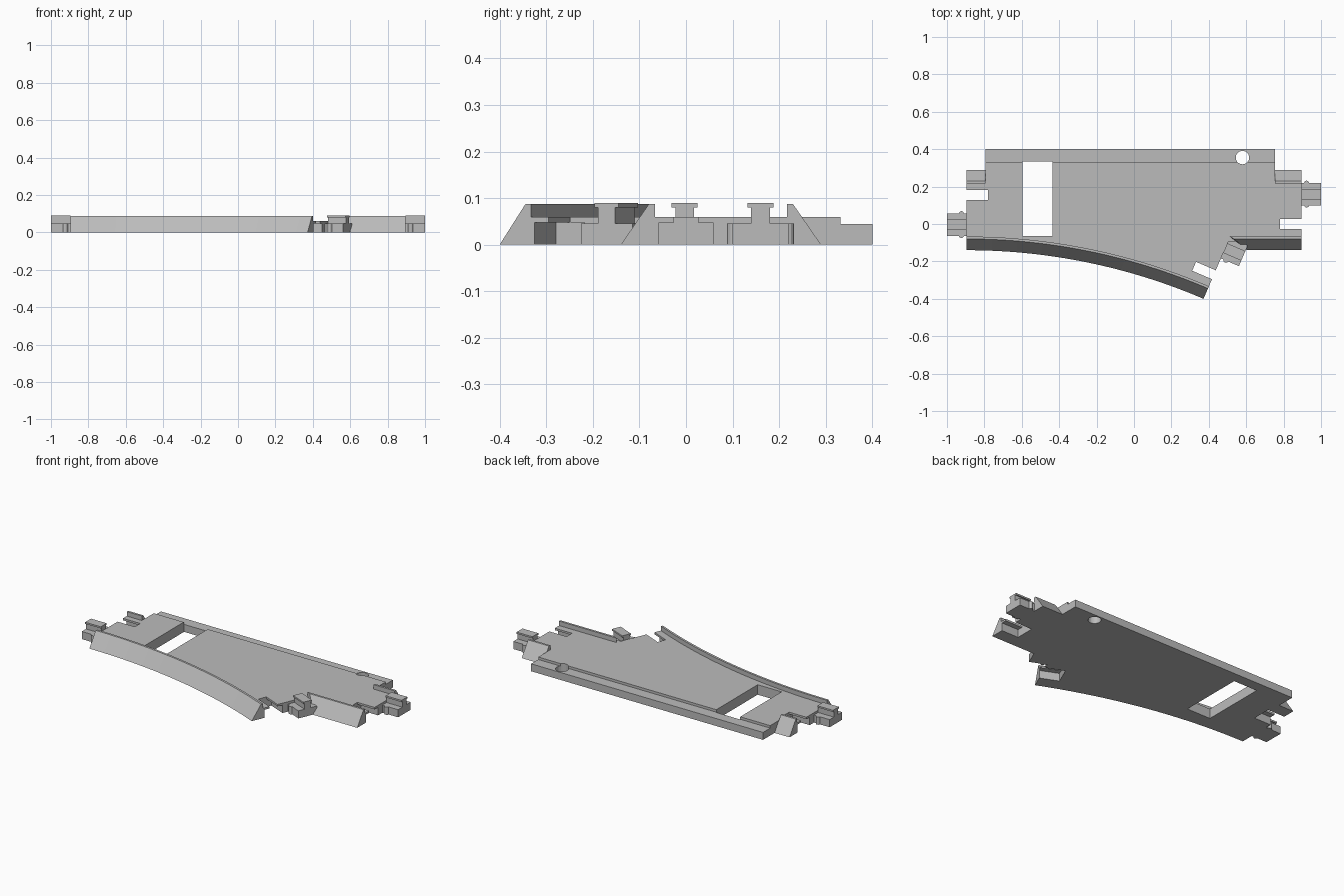
import bpy, bmesh, math
from mathutils import Matrix, Vector

if "Cube" in bpy.data.objects:
    bpy.data.objects.remove(bpy.data.objects["Cube"], do_unlink=True)

grey = bpy.data.materials.new("light_grey")
grey.use_nodes = True
grey.diffuse_color = (0.5, 0.5, 0.5, 1)
grey.node_tree.nodes["Principled BSDF"].inputs["Base Color"].default_value = (0.5, 0.5, 0.5, 1)

END = 0.895          # x of the straight track ends
SECOND = 0.155       # spacing between socket and plug
ANGLE = math.radians(23.2)
RADIUS = 3.216       # outer foot of the curved bed
CENTRE = Vector((-END, -0.14 - RADIUS, 0))
PLATE_Z, TOP_Z, TAB_Z = 0.06, 0.087, 0.046


def loft(name, rings):
    """Closed solid running through rings of equal point count."""
    bm = bmesh.new()
    rows = [[bm.verts.new(p) for p in ring] for ring in rings]
    n = len(rows[0])
    for a, b in zip(rows, rows[1:]):
        for i in range(n):
            j = (i + 1) % n
            bm.faces.new((a[i], a[j], b[j], b[i]))
    bm.faces.new(rows[0])
    bm.faces.new(rows[-1])
    bmesh.ops.recalc_face_normals(bm, faces=bm.faces)
    mesh = bpy.data.meshes.new(name)
    bm.to_mesh(mesh)
    bm.free()
    mesh.materials.append(grey)
    obj = bpy.data.objects.new(name, mesh)
    bpy.context.collection.objects.link(obj)
    return obj


def prism(name, outline, z0, z1):
    return loft(name, [[(x, y, z) for x, y in outline] for z in (z0, z1)])


def box(name, x0, x1, y0, y1, z0, z1):
    return prism(name, [(x0, y0), (x1, y0), (x1, y1), (x0, y1)], z0, z1)


def circle(x, y, r, n=24):
    return [(x + r * math.cos(math.tau * i / n), y + r * math.sin(math.tau * i / n)) for i in range(n)]


def cut(obj, cutter):
    cutter.hide_render = True
    mod = obj.modifiers.new("cut", "BOOLEAN")
    mod.operation, mod.solver, mod.object = "DIFFERENCE", "EXACT", cutter
    bpy.context.view_layer.objects.active = obj
    bpy.ops.object.modifier_apply(modifier=mod.name)


def arc_point(offset, angle, z=0):
    r = RADIUS + offset
    return CENTRE + Vector((r * math.sin(angle), r * math.cos(angle), z))


# Curved and straight beds share one sloped profile: offset from the foot, height
profile = [(0, 0), (0.06, TOP_Z), (0.073, TOP_Z), (0.073, 0)]
steps = [ANGLE * i / 32 for i in range(33)]
curved_bed = loft("curved_bed", [[arc_point(o, a, z) for o, z in profile] for a in steps])
bpy.ops.object.select_all(action="DESELECT")
curved_bed.select_set(True)
bpy.context.view_layer.objects.active = curved_bed
bpy.ops.object.shade_smooth_by_angle()

# The front bed is trimmed at a slant beside the branch plug
front_starts = (0.605, 0.535, 0.513, 0.513)
loft("front_bed", [[(x, o - 0.14, z) for x, (o, z) in zip(front_starts, profile)],
                   [(END, o - 0.14, z) for o, z in profile]])
for name, x0, x1 in (("left_back_bed", -END, -0.795), ("right_back_bed", 0.755, END)):
    loft(name, [[(x, 0.29 - o, z) for o, z in profile] for x in (x0, x1)])

# Main plate
lip = 0.073
outline = [tuple(arc_point(lip, a).xy) for a in steps]
outline += [tuple(arc_point(0.33, ANGLE).xy), (END, -0.067), (END, 0.217), (0.755, 0.217),
            (0.755, 0.332), (-0.795, 0.332), (-0.795, 0.217), (-END, 0.217)]
plate = prism("main_plate", outline, 0, PLATE_Z)
back_ledge = box("back_ledge", -0.795, 0.755, 0.332, 0.4, 0, 0.045)

# Window and screw hole
cutters = [box("window_cutter", -0.595, -0.435, -0.063, 0.335, -0.1, 0.2),
           prism("hole_cutter", circle(0.58, 0.355, 0.036), -0.1, 0.2)]
for c in cutters:
    cut(plate, c)
    cut(back_ledge, c)


def frame(point, angle):
    return Matrix.Translation(point) @ Matrix.Rotation(angle, 4, "Z")


def place(obj, matrix):
    obj.data.transform(matrix)
    return obj


def plug(name, matrix):
    """Clip tab pointing along local +x, with a T-shaped rail on top."""
    place(box(name + "_base", 0, 0.105, -0.06, 0.06, 0, TAB_Z), matrix)
    place(box(name + "_neck", 0, 0.105, -0.02, 0.02, TAB_Z, 0.08), matrix)
    place(box(name + "_cap", 0, 0.105, -0.028, 0.028, 0.08, 0.09), matrix)
    for side, label in ((-1, "right"), (1, "left")):
        place(prism(f"{name}_{label}_bump", circle(0.028, side * 0.058, 0.014, 12), 0, TAB_Z), matrix)


def socket(matrix):
    """Pocket under the plate plus an open slot above it."""
    for c in (place(box("pocket_cutter", -0.115, 0.05, -0.058, 0.058, -0.05, 0.048), matrix),
              place(box("slot_cutter", -0.115, 0.05, -0.026, 0.026, -0.05, 0.2), matrix)):
        cut(plate, c)
        cutters.append(c)


# Connectors: one plug and one socket at each of the three ends
plug("left_plug", frame((-END, -0.003, 0), math.pi))
socket(frame((-END, SECOND, 0), math.pi))
plug("right_plug", frame((END, SECOND + 0.005, 0), 0))
socket(frame((END, 0, 0), 0))
plug("branch_plug", frame(arc_point(0.14 + SECOND, ANGLE), -ANGLE))
socket(frame(arc_point(0.14, ANGLE), -ANGLE))

for c in cutters:
    bpy.data.objects.remove(c, do_unlink=True)
